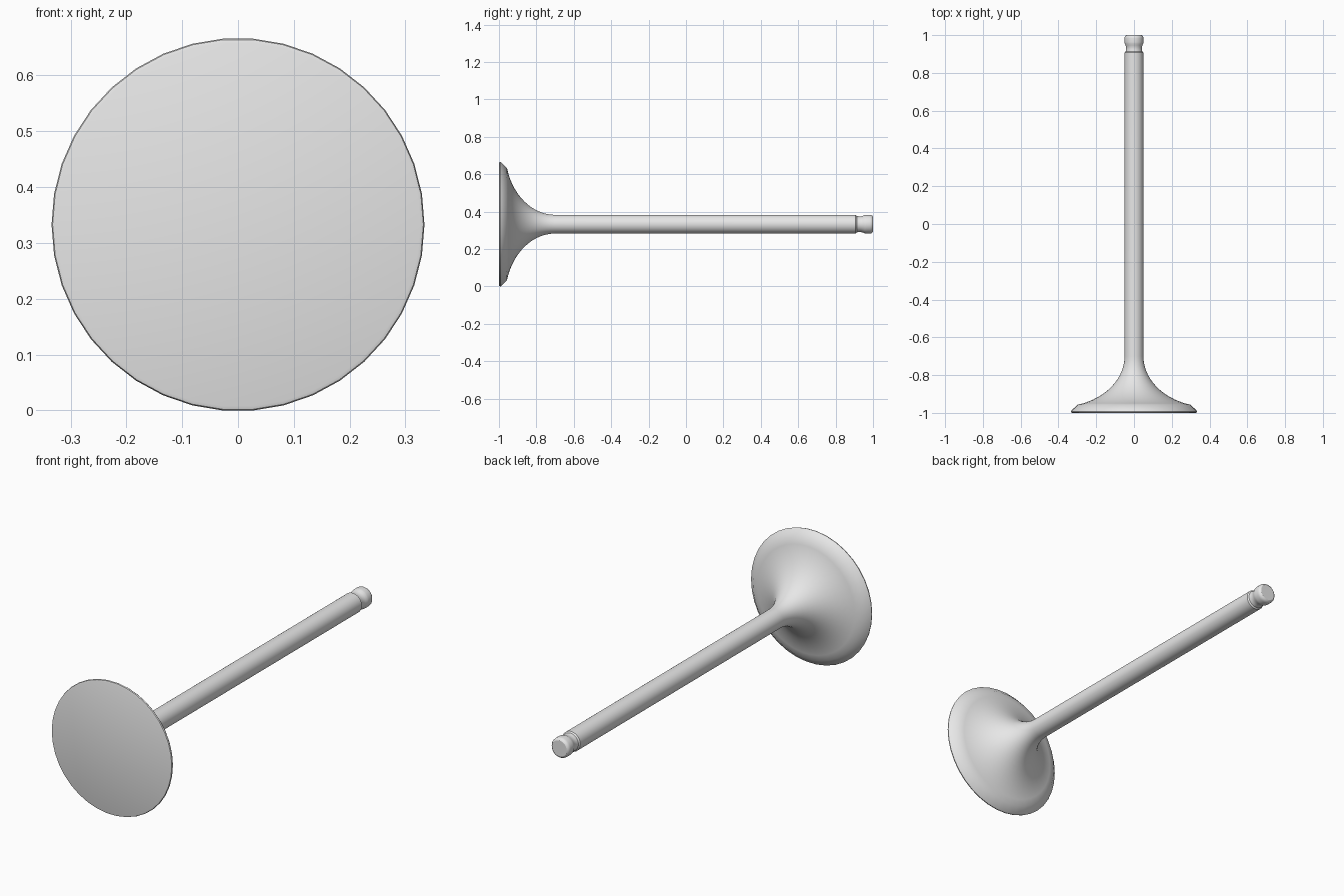
import bpy
import bmesh
from math import cos, sin, radians, tau
from mathutils import Matrix, Vector

cube = bpy.data.objects.get("Cube")
if cube:
    bpy.data.objects.remove(cube, do_unlink=True)

SEGMENTS = 38
HEAD_R, STEM_R = 0.334, 0.05
AXIS_Z = 0.333

steel = bpy.data.materials.new("light_steel_grey")
steel.use_nodes = True
colour = (0.8, 0.8, 0.8, 1.0)
steel.diffuse_color = colour
steel.node_tree.nodes["Principled BSDF"].inputs["Base Color"].default_value = colour


def arc(steps, sweep, y_start, depth, flare):
    """Flared neck points (radius, y), from the head down to the stem."""
    angles = [radians(sweep * i / steps) for i in range(steps, -1, -1)]
    return [(STEM_R + flare * (1 - cos(t)), y_start - depth * sin(t)) for t in angles]


# Profile along the axis: flat head face, rim, seat bevel
profile = [(0.326, -1.0), (0.332, -0.998), (HEAD_R, -0.992), (HEAD_R - 0.003, -0.987)]
# Flared neck running into the stem
profile += arc(14, 75, -0.70, 0.266, 0.337)
# Stem end, keeper groove and rounded tip
profile += [(STEM_R, 0.907), (0.044, 0.913), (0.042, 0.925), (0.042, 0.935),
            (0.045, 0.946), (0.049, 0.955), (STEM_R, 0.963),
            (STEM_R, 0.983), (0.049, 0.991), (0.045, 0.997), (0.040, 1.0)]

# Revolve the profile around the y axis and cap both ends
bm = bmesh.new()
rings = []
for r, y in profile:
    rings.append([bm.verts.new((r * cos(tau * i / SEGMENTS), y, r * sin(tau * i / SEGMENTS)))
                  for i in range(SEGMENTS)])
for a, b in zip(rings, rings[1:]):
    for i in range(SEGMENTS):
        j = (i + 1) % SEGMENTS
        bm.faces.new((a[i], a[j], b[j], b[i]))
bm.faces.new(rings[0])
bm.faces.new(rings[-1])
bmesh.ops.recalc_face_normals(bm, faces=bm.faces[:])
bmesh.ops.transform(bm, matrix=Matrix.Translation(Vector((0, 0, AXIS_Z))), verts=bm.verts[:])

mesh = bpy.data.meshes.new("poppet_valve")
bm.to_mesh(mesh)
bm.free()
mesh.materials.append(steel)
valve = bpy.data.objects.new("poppet_valve", mesh)
bpy.context.collection.objects.link(valve)

# Smooth shading with the seat and stem-end edges kept sharp
bpy.ops.object.select_all(action="DESELECT")
valve.select_set(True)
bpy.context.view_layer.objects.active = valve
bpy.ops.object.shade_smooth_by_angle(angle=radians(30))
